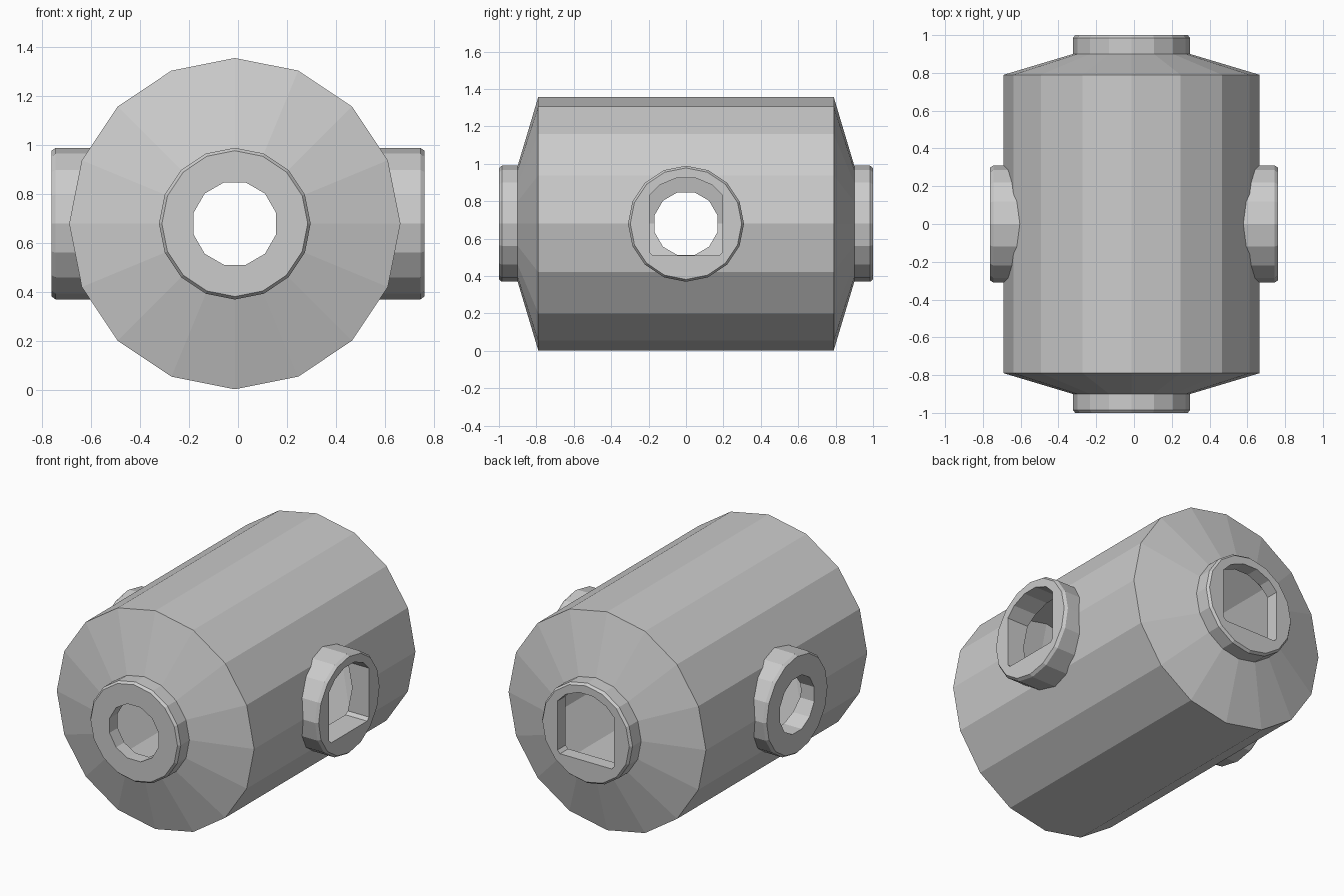
import bpy, bmesh, math
from mathutils import Vector

if "Cube" in bpy.data.objects:
    bpy.data.objects.remove(bpy.data.objects["Cube"])

CX, CZ = -0.013, 0.68      # drum axis position
TAU = 2 * math.pi


def to_world(axis, along, side, up):
    """Axis 'y' parts sit on the drum axis, axis 'x' parts cross it at y = 0."""
    if axis == 'y':
        return Vector((CX + side, along, CZ + up))
    return Vector((along, side, CZ + up))


def loft(name, axis, sections):
    """Skin a list of (position, outline) sections and cap both ends."""
    bm = bmesh.new()
    rings = [[bm.verts.new(to_world(axis, a, s, u)) for s, u in pts]
             for a, pts in sections]
    n = len(rings[0])
    for r0, r1 in zip(rings, rings[1:]):
        for i in range(n):
            j = (i + 1) % n
            bm.faces.new((r0[i], r0[j], r1[j], r1[i]))
    bm.faces.new(rings[0])
    bm.faces.new(rings[-1])
    bmesh.ops.recalc_face_normals(bm, faces=bm.faces)
    mesh = bpy.data.meshes.new(name)
    bm.to_mesh(mesh)
    bm.free()
    ob = bpy.data.objects.new(name, mesh)
    bpy.context.collection.objects.link(ob)
    return ob


def ring(r, n=16, offset=0.0):
    return [(r * math.sin(TAU * (i + offset) / n), r * math.cos(TAU * (i + offset) / n))
            for i in range(n)]


def lathe(name, axis, profile):
    return loft(name, axis, [(a, ring(r)) for a, r in profile])


def mirrored(half):
    """Mirror a half profile (from the middle outwards) to both ends."""
    return [(-a, r) for a, r in reversed(half)] + half


def keyhole():
    """Round outline with straight sides and a flat floor."""
    bm = bmesh.new()
    bm.faces.new([bm.verts.new((s, 0, u)) for s, u in ring(0.25, 16, 0.5)])
    for co, no in (((0.195, 0, 0), (1, 0, 0)), ((-0.195, 0, 0), (-1, 0, 0)),
                   ((0, 0, -0.17), (0, 0, -1))):
        bmesh.ops.bisect_plane(bm, geom=bm.verts[:] + bm.edges[:] + bm.faces[:],
                               plane_co=co, plane_no=no, clear_outer=True)
    bm.faces.ensure_lookup_table()
    pts = [(v.co.x, v.co.z) for v in bm.faces[0].verts]
    bm.free()
    return pts


def boolean(ob, other, operation):
    mod = ob.modifiers.new(operation, 'BOOLEAN')
    mod.operation = operation
    mod.solver = 'EXACT'
    mod.object = other
    other.hide_render = True
    dg = bpy.context.evaluated_depsgraph_get()
    mesh = bpy.data.meshes.new_from_object(ob.evaluated_get(dg))
    ob.modifiers.clear()
    ob.data = mesh
    bpy.data.objects.remove(other)


# Drum with conical ends and end collars
drum = lathe("drum", 'y', mirrored([(0.79, 0.677), (0.90, 0.31), (0.985, 0.31), (1.0, 0.298)]))

# Side collars
boolean(drum, lathe("side_collars", 'x',
                    mirrored([(0.745, 0.31), (0.762, 0.298)])), 'UNION')

# Hollow inside
boolean(drum, lathe("cavity", 'y',
                    mirrored([(0.78, 0.66), (0.885, 0.29), (0.92, 0.29)])), 'DIFFERENCE')

# Round openings (front, left) and flat-floored openings (back, right)
for axis in 'yx':
    round_hole = ring(0.174, 12, 0.5)
    boolean(drum, loft("round_hole", axis, [(-1.2, round_hole), (-0.3, round_hole)]), 'DIFFERENCE')
    key = keyhole()
    boolean(drum, loft("key_hole", axis, [(0.3, key), (1.2, key)]), 'DIFFERENCE')
